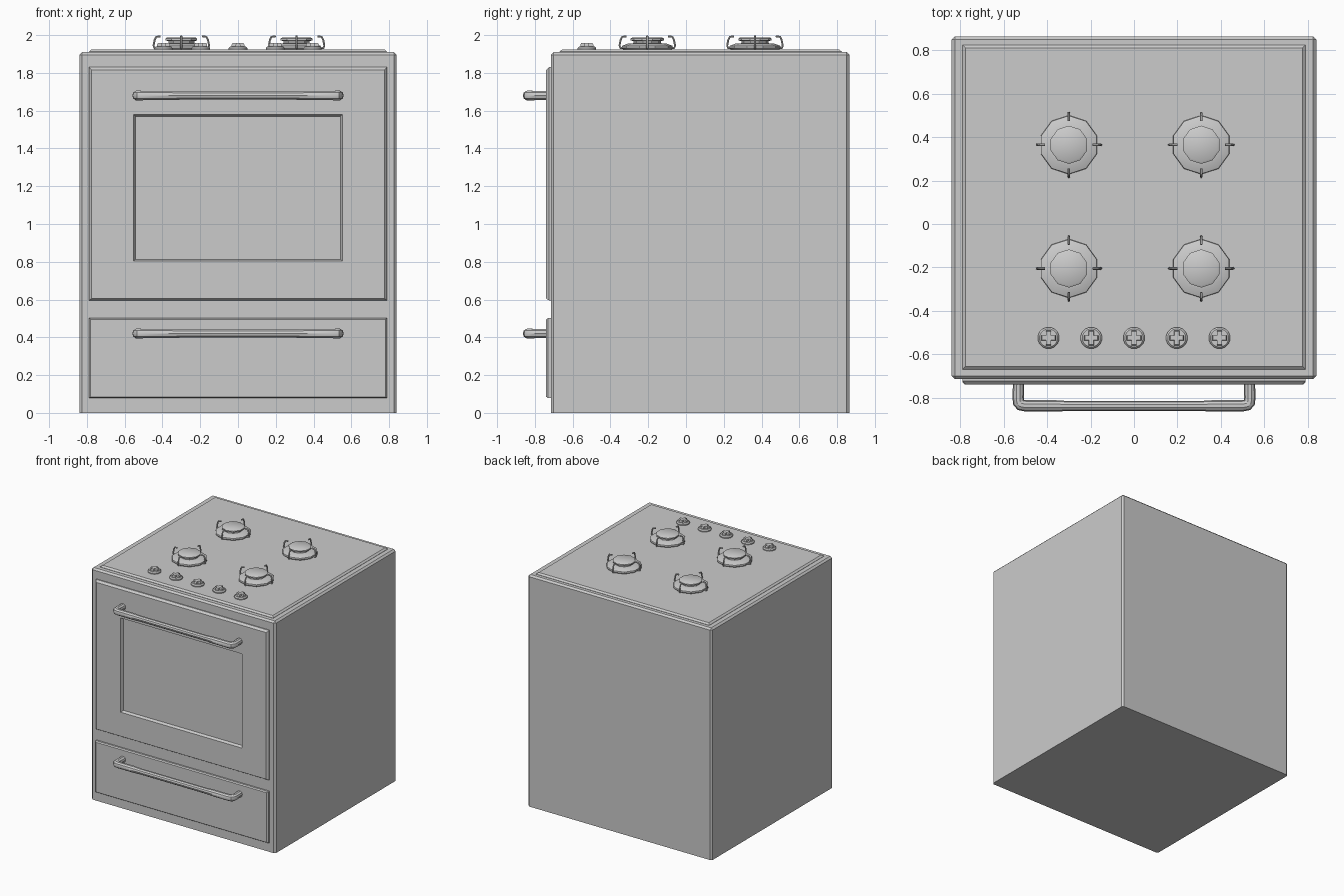
import bpy, bmesh
from math import sin, cos, pi, radians

if "Cube" in bpy.data.objects:
    bpy.data.objects.remove(bpy.data.objects["Cube"])


def finish(name, bm, smooth=False):
    bmesh.ops.recalc_face_normals(bm, faces=bm.faces)
    me = bpy.data.meshes.new(name)
    bm.to_mesh(me)
    bm.free()
    ob = bpy.data.objects.new(name, me)
    bpy.context.collection.objects.link(ob)
    if smooth:
        smooth_object(ob)
    return ob


def activate(ob):
    bpy.ops.object.select_all(action='DESELECT')
    ob.select_set(True)
    bpy.context.view_layer.objects.active = ob


def smooth_object(ob):
    activate(ob)
    bpy.ops.object.shade_smooth_by_angle(angle=radians(35))


def loft(name, rings, smooth=False):
    """Join successive point rings with quads and cap both ends."""
    bm = bmesh.new()
    loops = [[bm.verts.new(p) for p in ring] for ring in rings]
    for a, b in zip(loops, loops[1:]):
        for i in range(len(a)):
            j = (i + 1) % len(a)
            bm.faces.new((a[i], a[j], b[j], b[i]))
    bm.faces.new(loops[0])
    bm.faces.new(loops[-1])
    return finish(name, bm, smooth)


def front_rect(hx, z0, z1, y):
    return [(-hx, y, z0), (hx, y, z0), (hx, y, z1), (-hx, y, z1)]


def top_rect(hx, y0, y1, z):
    return [(-hx, y0, z), (hx, y0, z), (hx, y1, z), (-hx, y1, z)]


def lathe(name, cx, cy, profile, sides):
    return loft(name, [[(cx + r * cos(2 * pi * (i + .5) / sides),
                         cy + r * sin(2 * pi * (i + .5) / sides), z)
                        for i in range(sides)] for r, z in profile], True)


def tube(name, points, radius, res):
    """Round tube along (x, y, z, radius factor) points."""
    cu = bpy.data.curves.new(name, 'CURVE')
    cu.dimensions = '3D'
    cu.bevel_depth = radius
    cu.bevel_resolution = res
    cu.use_fill_caps = True
    sp = cu.splines.new('POLY')
    sp.points.add(len(points) - 1)
    for p, (x, y, z, f) in zip(sp.points, points):
        p.co = (x, y, z, 1)
        p.radius = f
    ob = bpy.data.objects.new(name, cu)
    bpy.context.collection.objects.link(ob)
    activate(ob)
    bpy.ops.object.convert(target='MESH')
    smooth_object(bpy.context.object)


# Body with chamfered upright and top edges
bm = bmesh.new()
bmesh.ops.create_cube(bm, size=1)
for v in bm.verts:
    v.co = (v.co.x * 1.68, v.co.y * 1.58 + 0.075, (v.co.z + .5) * 1.91)
edges = [e for e in bm.edges if max(v.co.z for v in e.verts) > 1]
bmesh.ops.bevel(bm, geom=edges, offset=0.014, segments=1, affect='EDGES')
finish("stove_body", bm)

# Raised hob plate
loft("hob_plate", [top_rect(.79, -.67, .825, 1.905), top_rect(.79, -.67, .825, 1.912),
                   top_rect(.776, -.656, .811, 1.924)])

# Oven door with recessed window
loft("oven_door", [front_rect(.79, .595, 1.83, -.71), front_rect(.79, .595, 1.83, -.724),
                   front_rect(.775, .605, 1.815, -.74), front_rect(.553, .803, 1.58, -.74),
                   front_rect(.543, .813, 1.57, -.718)])

# Drawer front
loft("drawer_front", [front_rect(.79, .078, .502, -.71), front_rect(.79, .078, .502, -.73),
                      front_rect(.78, .085, .495, -.74)])

# Handles
half = [(.532, -.73, 1), (.534, -.80, 1), (.532, -.822, 1.04),
        (.522, -.834, 1.04), (.50, -.838, 1), (.36, -.838, 1), (.30, -.839, .88)]
path = [(-x, y, f) for x, y, f in half] + half[::-1]
for name, z in (("door_handle", 1.68), ("drawer_handle", .42)):
    tube(name, [(x, y, z, f) for x, y, f in path], .026, 3)

# Burners with four bent prongs each
burner = [(.125, 1.92), (.136, 1.932), (.134, 1.943), (.10, 1.956), (.072, 1.957),
          (.072, 1.968), (.088, 1.972), (.088, 1.982), (.078, 1.988)]
prong = [(.12, 1.93), (.143, 1.932), (.147, 1.945), (.141, 1.975), (.133, 1.991), (.11, 1.994)]
for bx in (-.30, .31):
    for by in (-.205, .365):
        lathe("burner", bx, by, burner, 10)
        for k in range(4):
            c, s = cos(k * pi / 2), sin(k * pi / 2)
            tube("burner_prong", [(bx + r * c, by + r * s, z, 1) for r, z in prong], .006, 1)

# Knobs with a cross-shaped grip
a, b = .012, .034
cross = [(b, -a), (b, a), (a, a), (a, b), (-a, b), (-a, a),
         (-b, a), (-b, -a), (-a, -a), (-a, -b), (a, -b), (a, -a)]
for k in range(-2, 3):
    kx, ky = k * .197, -.525
    lathe("knob_base", kx, ky, [(.05, 1.92), (.05, 1.932), (.042, 1.94)], 16)
    loft("knob_grip", [[(kx + x * f, ky + y * f, z) for x, y in cross]
                       for z, f in ((1.935, 1), (1.95, 1), (1.957, .88))])
